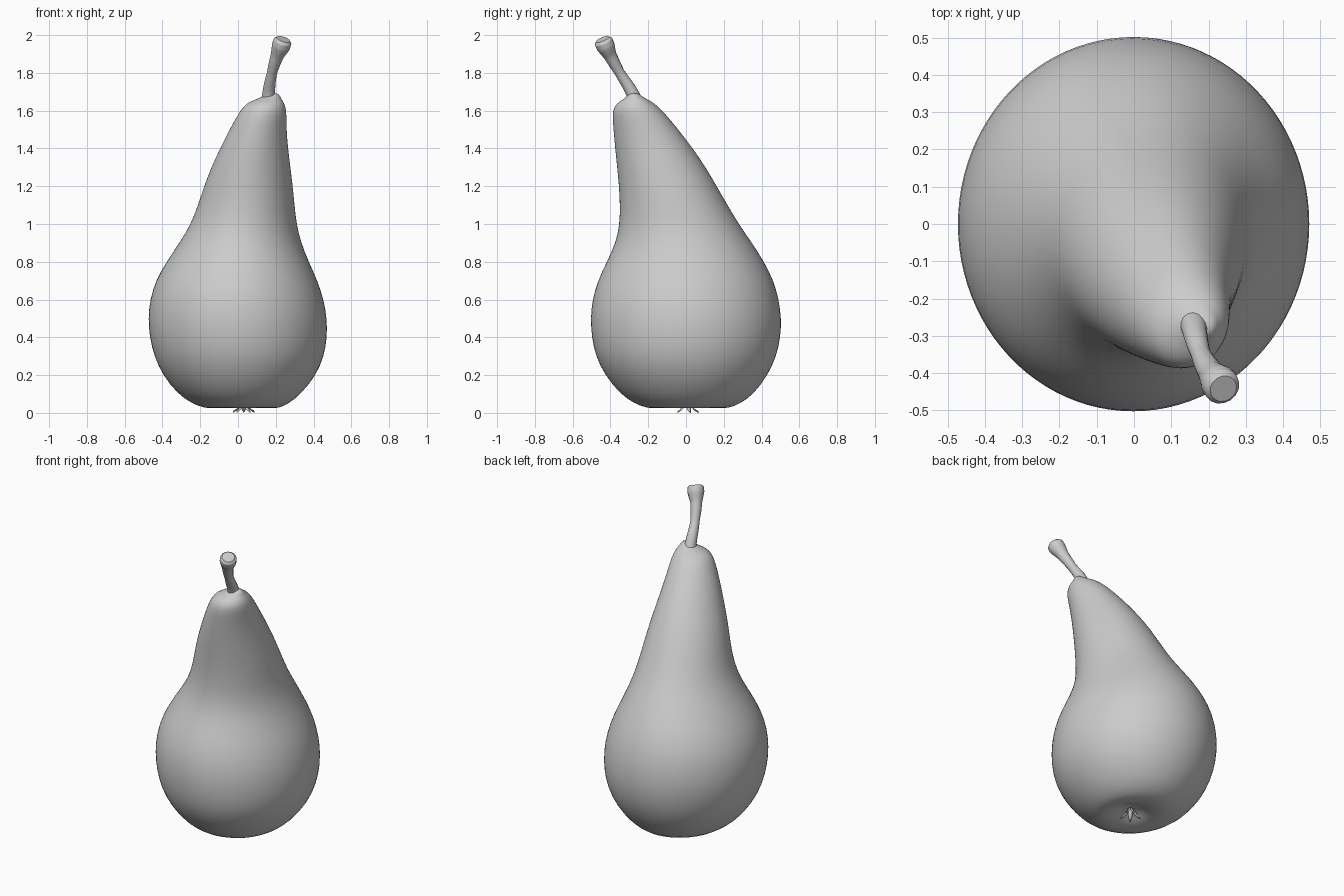
import bpy, bmesh, math
from mathutils import Vector

if "Cube" in bpy.data.objects:
    bpy.data.objects.remove(bpy.data.objects["Cube"])

SIDES = 48


def finish(name, bm, subdivide=0):
    bmesh.ops.recalc_face_normals(bm, faces=bm.faces)
    mesh = bpy.data.meshes.new(name)
    bm.to_mesh(mesh)
    bm.free()
    for p in mesh.polygons:
        p.use_smooth = True
    obj = bpy.data.objects.new(name, mesh)
    bpy.context.collection.objects.link(obj)
    if subdivide:
        mod = obj.modifiers.new("Smooth", 'SUBSURF')
        mod.levels = mod.render_levels = subdivide
    return obj


# Pear body: leaning oval slices (z, x min, x max, y min, y max)
slices = [
    (0.060, -0.03, 0.09, -0.05, 0.06), (0.040, -0.06, 0.12, -0.09, 0.10),
    (0.022, -0.12, 0.17, -0.15, 0.17), (0.026, -0.18, 0.22, -0.21, 0.23),
    (0.05, -0.245, 0.27, -0.275, 0.29), (0.10, -0.32, 0.335, -0.35, 0.36),
    (0.20, -0.40, 0.415, -0.43, 0.435), (0.30, -0.445, 0.457, -0.48, 0.48),
    (0.40, -0.469, 0.473, -0.50, 0.502), (0.50, -0.477, 0.472, -0.507, 0.506),
    (0.60, -0.467, 0.455, -0.497, 0.493), (0.70, -0.437, 0.422, -0.468, 0.465),
    (0.80, -0.38, 0.375, -0.42, 0.415), (0.90, -0.31, 0.335, -0.372, 0.35),
    (1.00, -0.25, 0.31, -0.352, 0.28), (1.10, -0.212, 0.30, -0.35, 0.22),
    (1.20, -0.18, 0.29, -0.355, 0.163), (1.30, -0.142, 0.278, -0.365, 0.105),
    (1.40, -0.095, 0.265, -0.375, 0.037), (1.50, -0.045, 0.257, -0.384, -0.04),
    (1.58, 0.0, 0.257, -0.39, -0.107), (1.62, 0.026, 0.252, -0.382, -0.145),
    (1.648, 0.06, 0.24, -0.355, -0.18), (1.664, 0.11, 0.228, -0.325, -0.215),
    (1.69, 0.155, 0.218, -0.30, -0.25),
]
bm = bmesh.new()
rings = []
for z, x0, x1, y0, y1 in slices:
    ring = []
    for i in range(SIDES):
        a = 2 * math.pi * i / SIDES
        ring.append(bm.verts.new(((x0 + x1) / 2 + (x1 - x0) / 2 * math.cos(a),
                                  (y0 + y1) / 2 + (y1 - y0) / 2 * math.sin(a), z)))
    rings.append(ring)
for lo, hi in zip(rings, rings[1:]):
    for i in range(SIDES):
        j = (i + 1) % SIDES
        bm.faces.new((lo[i], lo[j], hi[j], hi[i]))
# Close the blossom dimple and the crown
for ring, height in ((rings[0], 0.068), (rings[-1], 1.694)):
    mid = sum((v.co for v in ring), Vector()) / SIDES
    mid.z = height
    centre = bm.verts.new(mid)
    for i in range(SIDES):
        bm.faces.new((ring[i], ring[(i + 1) % SIDES], centre))
finish("pear_body", bm, 1)

# Stem: tapered curve that flares into a rounded knob (x, y, z, radius)
path = [
    (0.160, -0.255, 1.62, 0.042), (0.163, -0.288, 1.70, 0.033),
    (0.180, -0.350, 1.80, 0.027), (0.207, -0.400, 1.89, 0.035),
    (0.228, -0.426, 1.943, 0.050), (0.236, -0.437, 1.966, 0.049),
    (0.240, -0.442, 1.978, 0.037),
]
curve = bpy.data.curves.new("stem", 'CURVE')
curve.dimensions = '3D'
curve.bevel_depth = 1.0
curve.bevel_resolution = 6
curve.use_fill_caps = True
spline = curve.splines.new('BEZIER')
spline.bezier_points.add(len(path) - 1)
for p, (x, y, z, r) in zip(spline.bezier_points, path):
    p.co = (x, y, z)
    p.radius = r
    p.handle_left_type = p.handle_right_type = 'AUTO'
spline.resolution_u = 6
stem = bpy.data.objects.new("stem", curve)
bpy.context.collection.objects.link(stem)

# Blossom end: small curled sepals in the dimple (distance out, z, half width)
sepal = [(0.008, 0.065, 0.010), (0.022, 0.035, 0.014),
         (0.040, 0.016, 0.010), (0.060, 0.004, 0.002)]
bm = bmesh.new()
for k in range(5):
    a = 2 * math.pi * k / 5 + 0.3
    out = Vector((math.cos(a), math.sin(a), 0))
    side = Vector((-math.sin(a), math.cos(a), 0))
    base = Vector((0.03, 0.005, 0))
    last = None
    for d, z, w in sepal:
        c = base + out * d + Vector((0, 0, z))
        quad = [bm.verts.new(c + side * w), bm.verts.new(c + Vector((0, 0, 0.006))),
                bm.verts.new(c - side * w), bm.verts.new(c - Vector((0, 0, 0.004)))]
        if last:
            for i in range(4):
                j = (i + 1) % 4
                bm.faces.new((last[i], last[j], quad[j], quad[i]))
        else:
            bm.faces.new(quad)
        last = quad
    bm.faces.new(last)
finish("blossom_sepals", bm)
